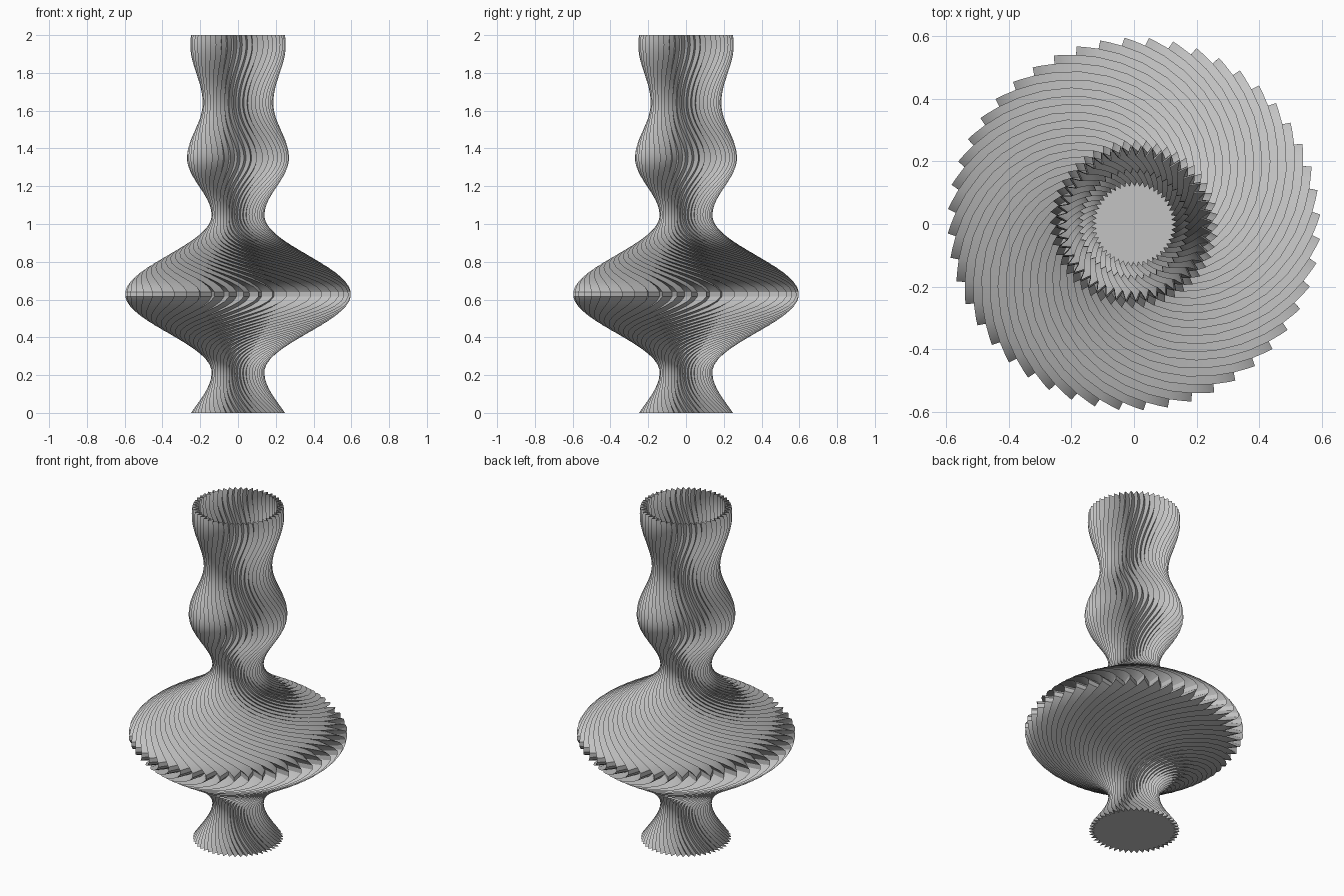
import bpy, bmesh, math

cube = bpy.data.objects.get("Cube")
if cube:
    bpy.data.objects.remove(cube, do_unlink=True)

TEETH = 48          # pleats around the body
ROWS = 78           # height steps
VALLEY = 0.86       # valley radius as a share of ridge radius
SWIRL = 4.6         # radians of turn per unit of radius
RIM = 0.598
HEIGHT = 2.0

# Turning points of the outline: height, ridge radius
PROFILE = [(-0.13, 0.298), (0.215, 0.14), (0.628, RIM), (1.045, 0.14),
           (1.35, 0.27), (1.64, 0.187), (1.95, 0.253), (2.24, 0.19)]


def ridge_radius(z):
    """Cosine blend between neighbouring turning points."""
    for (z0, r0), (z1, r1) in zip(PROFILE, PROFILE[1:]):
        if z <= z1:
            t = (1 - math.cos(math.pi * (z - z0) / (z1 - z0))) / 2
            return r0 + (r1 - r0) * t


def star_ring(bm, z):
    """Pleated ring, turned further the wider it is."""
    r = ridge_radius(z)
    turn = SWIRL * (r - RIM) + math.radians(3.2)
    ring = []
    for i in range(TEETH * 2):
        a = turn + math.pi * i / TEETH
        d = r * (VALLEY if i % 2 else 1)
        ring.append(bm.verts.new((d * math.cos(a), d * math.sin(a), z)))
    return ring


# Pleated wall, open at the top, with a flat floor
bm = bmesh.new()
rings = [star_ring(bm, HEIGHT * k / ROWS) for k in range(ROWS + 1)]
for low, high in zip(rings, rings[1:]):
    for i in range(len(low)):
        j = (i + 1) % len(low)
        bm.faces.new((low[i], low[j], high[j], high[i]))
bm.faces.new(rings[0][::-1])

mesh = bpy.data.meshes.new("pleated_vase")
bm.to_mesh(mesh)
bm.free()
vase = bpy.data.objects.new("pleated_vase", mesh)
bpy.context.collection.objects.link(vase)

# Single grey material
grey = bpy.data.materials.new("light_grey")
grey.use_nodes = True
color = (0.55, 0.55, 0.55, 1)
grey.diffuse_color = color
grey.node_tree.nodes["Principled BSDF"].inputs["Base Color"].default_value = color
mesh.materials.append(grey)

# Smooth along the sweep, crisp at the pleats
bpy.ops.object.select_all(action="DESELECT")
vase.select_set(True)
bpy.context.view_layer.objects.active = vase
bpy.ops.object.shade_smooth_by_angle(angle=math.radians(30))
